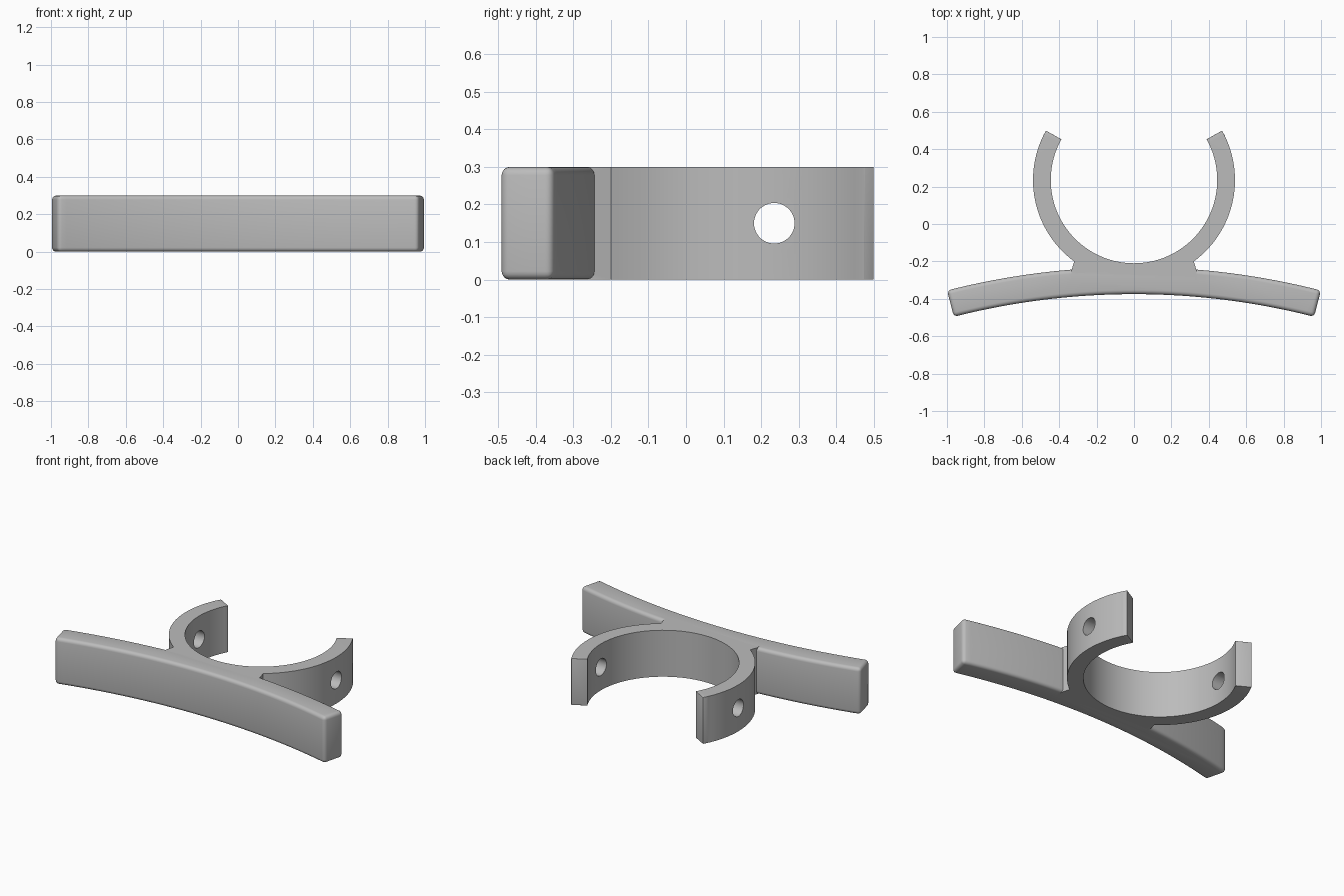
import bpy, bmesh, math

if "Cube" in bpy.data.objects:
    bpy.data.objects.remove(bpy.data.objects["Cube"])

H = 0.3                              # height of the whole clip
CY, R_OUT, R_IN = 0.235, 0.54, 0.445  # ring centre and radii
ARM_Y, ARM_IN, ARM_OUT = -4.275, 3.9, 4.045  # curved arm centre and radii

grey = bpy.data.materials.new("grey_plastic")
grey.diffuse_color = (0.5, 0.5, 0.5, 1)
grey.use_nodes = True
grey.node_tree.nodes["Principled BSDF"].inputs["Base Color"].default_value = grey.diffuse_color


def arc(cy, r, a0, a1, n):
    """Points on an arc centred on x = 0, angles in degrees."""
    angles = [math.radians(a0 + (a1 - a0) * i / n) for i in range(n + 1)]
    return [(r * math.cos(a), cy + r * math.sin(a)) for a in angles]


def extrude(name, profile, bevel_test, width, segments):
    """Extrude a flat profile to H and round the edges picked by bevel_test."""
    bm = bmesh.new()
    n = len(profile)
    low = [bm.verts.new((x, y, 0)) for x, y in profile]
    top = [bm.verts.new((x, y, H)) for x, y in profile]
    bm.faces.new(low[::-1])
    bm.faces.new(top)
    for i in range(n):
        j = (i + 1) % n
        bm.faces.new((low[i], low[j], top[j], top[i]))
    bmesh.ops.recalc_face_normals(bm, faces=bm.faces)
    edges = [e for e in bm.edges if bevel_test(e)]
    bmesh.ops.bevel(bm, geom=edges, offset=width, segments=segments,
                    profile=0.5, affect='EDGES', clamp_overlap=True)
    mesh = bpy.data.meshes.new(name)
    bm.to_mesh(mesh)
    bm.free()
    mesh.materials.append(grey)
    obj = bpy.data.objects.new(name, mesh)
    bpy.context.collection.objects.link(obj)
    return obj


def boolean(obj, other, operation):
    mod = obj.modifiers.new(operation.lower(), 'BOOLEAN')
    mod.operation, mod.object, mod.solver = operation, other, 'EXACT'
    bpy.context.view_layer.objects.active = obj
    bpy.ops.object.modifier_apply(modifier=mod.name)
    bpy.data.objects.remove(other)


# Open ring with the neck that joins it to the arm
TIP, NECK = 29.3, -53.7
ring_profile = (arc(CY, R_OUT, TIP, NECK, 28)
                + [(0.335, -0.25), (0.335, -0.30), (-0.335, -0.30), (-0.335, -0.25)]
                + arc(CY, R_OUT, -180 - NECK, -180 - TIP, 28)
                + arc(CY, R_IN, -180 - TIP, TIP, 80))


def on_tip(edge):
    return all(v.co.y > CY + R_IN * math.sin(math.radians(TIP)) - 0.001
               for v in edge.verts)


clip = extrude("ring_clip", ring_profile, on_tip, 0.02, 3)

# Curved arm, rounded on every edge
arm_profile = (arc(ARM_Y, ARM_OUT, 75.7, 104.3, 40)
               + arc(ARM_Y, ARM_IN, 104.3, 75.7, 40))
arm = extrude("curved_arm", arm_profile,
              lambda e: e.calc_face_angle(0) > math.radians(40), 0.022, 4)
boolean(clip, arm, 'UNION')

# Screw hole through both sides of the ring
bpy.ops.mesh.primitive_cylinder_add(vertices=48, radius=0.054, depth=1.6,
                                    location=(0, CY, H / 2),
                                    rotation=(0, math.pi / 2, 0))
hole = bpy.context.object
hole.name = "hole_cutter"
hole.hide_render = True
hole.data.materials.append(grey)
boolean(clip, hole, 'DIFFERENCE')

# Smooth curves, sharp edges
bpy.ops.object.select_all(action='DESELECT')
clip.select_set(True)
bpy.context.view_layer.objects.active = clip
bpy.ops.object.shade_smooth_by_angle(angle=math.radians(30))
